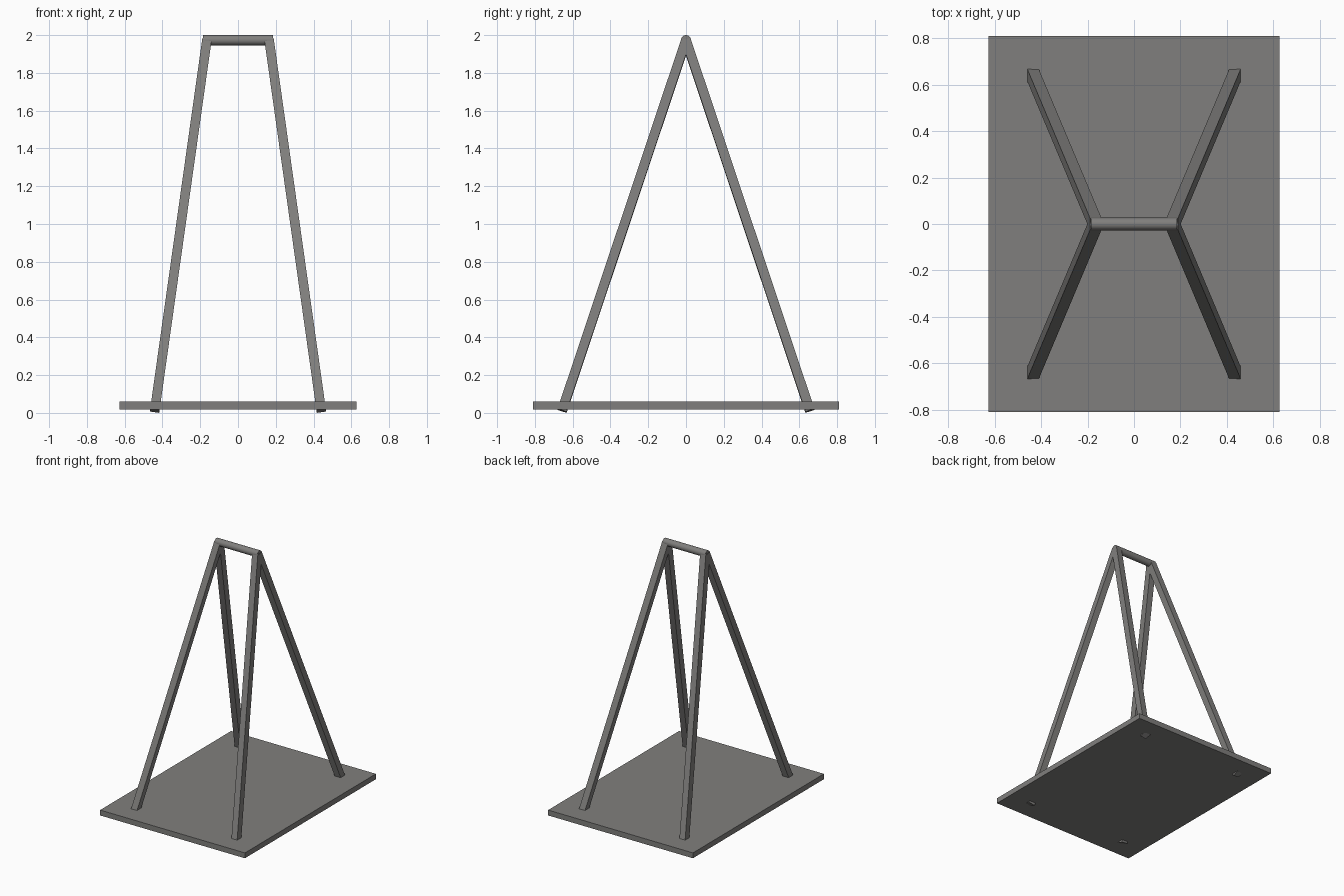
import bpy
import math
from mathutils import Matrix, Vector

if "Cube" in bpy.data.objects:
    bpy.data.objects.remove(bpy.data.objects["Cube"])

grey = bpy.data.materials.new("warm grey")
grey.diffuse_color = (0.216, 0.212, 0.205, 1)
grey.use_nodes = True
grey.node_tree.nodes["Principled BSDF"].inputs["Base Color"].default_value = grey.diffuse_color


def finish(obj, name):
    obj.name = name
    obj.data.materials.append(grey)
    return obj


# Base board
bpy.ops.mesh.primitive_cube_add(size=1, location=(0, 0, 0.04))
base = finish(bpy.context.object, "base_board")
base.scale = (1.254, 1.62, 0.042)

# Top crossbar
bpy.ops.mesh.primitive_cylinder_add(vertices=32, radius=0.027, depth=0.372,
                                    location=(0, 0, 1.973),
                                    rotation=(0, math.pi / 2, 0))
finish(bpy.context.object, "crossbar")
bpy.ops.object.shade_smooth_by_angle()

# Four splayed square legs, ends cut square to their length
for sx, x_name in ((-1, "left"), (1, "right")):
    for sy, y_name in ((-1, "front"), (1, "back")):
        top = Vector((sx * 0.165, 0, 1.973))
        foot = Vector((sx * 0.441, sy * 0.656, 0.0115))
        z_axis = (top - foot).normalized()
        x_axis = Vector((z_axis.z, 0, -z_axis.x)).normalized()
        y_axis = z_axis.cross(x_axis)
        turn = Matrix((x_axis, y_axis, z_axis)).transposed()
        bpy.ops.mesh.primitive_cube_add(size=1, location=(top + foot) / 2,
                                        rotation=turn.to_euler())
        leg = finish(bpy.context.object, f"{y_name}_{x_name}_leg")
        leg.scale = (0.05, 0.05, (top - foot).length)
